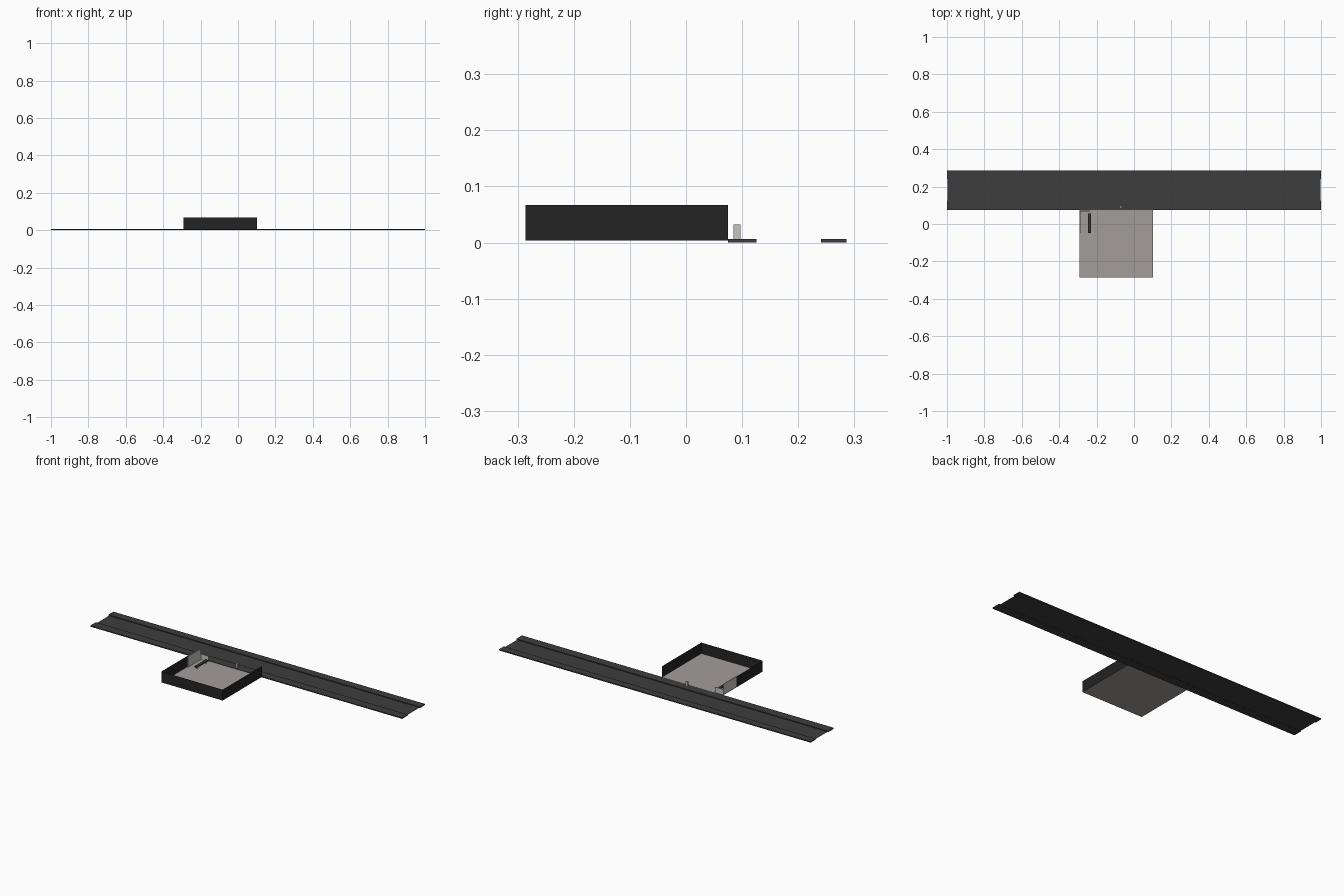
import bpy, bmesh

if "Cube" in bpy.data.objects:
    bpy.data.objects.remove(bpy.data.objects["Cube"])


def material(name, rgb):
    m = bpy.data.materials.new(name)
    m.diffuse_color = (*rgb, 1)
    m.use_nodes = True
    m.node_tree.nodes["Principled BSDF"].inputs["Base Color"].default_value = m.diffuse_color
    return m


ASPHALT = material("dark grey paving", (0.047, 0.047, 0.047))
BLACK = material("near black wall", (0.017, 0.017, 0.017))
FLOOR = material("warm grey floor", (0.37, 0.34, 0.33))
METAL = material("light grey metal", (0.56, 0.56, 0.55))
BENCH = material("bench dark grey", (0.035, 0.035, 0.035))


def finish(name, bm, mat):
    me = bpy.data.meshes.new(name)
    bm.to_mesh(me)
    bm.free()
    me.materials.append(mat)
    ob = bpy.data.objects.new(name, me)
    bpy.context.collection.objects.link(ob)
    return ob


def box(name, x, y, z, mat):
    """Box from (min, max) ranges."""
    bm = bmesh.new()
    bmesh.ops.create_cube(bm, size=1)
    for v in bm.verts:
        for i, r in enumerate((x, y, z)):
            v.co[i] = r[0] if v.co[i] < 0 else r[1]
    bmesh.ops.recalc_face_normals(bm, faces=bm.faces)
    return finish(name, bm, mat)


def quad(name, points, mat):
    bm = bmesh.new()
    bm.faces.new([bm.verts.new(p) for p in points])
    return finish(name, bm, mat)


def wall(name, a, b, mat, z0=0.004, z1=0.067):
    """Thin upright sheet between two plan points."""
    return quad(name, [(*a, z0), (*b, z0), (*b, z1), (*a, z1)], mat)


# street: thin roadway with a raised pavement on each side
quad("roadway", [(-0.996, 0.126, 0.001), (0.996, 0.126, 0.001),
                 (0.996, 0.241, 0.001), (-0.996, 0.241, 0.001)], ASPHALT)
box("near_pavement", (-1, 1), (0.075, 0.126), (0, 0.006), ASPHALT)
box("far_pavement", (-1, 1), (0.241, 0.286), (0, 0.006), ASPHALT)

# yard floor and its sheet walls, open towards the street
L, R, F, B = -0.291, 0.102, -0.286, 0.075
GAP = -0.048
quad("yard_floor", [(L, F, 0.004), (R, F, 0.004), (R, B, 0.004), (L, B, 0.004)], FLOOR)
wall("front_wall", (L, F), (R, F), BLACK)
wall("right_wall", (R, F), (R, B), BLACK)
wall("left_wall", (L, GAP), (L, F), BLACK)

# shelter in the back left corner: panels, posts and a bench
box("shelter_side_panel", (-0.289, -0.285), (GAP, 0.07), (0.004, 0.066), METAL)
box("shelter_back_panel", (-0.289, -0.235), (0.067, 0.071), (0.004, 0.036), METAL)
box("bench_seat", (-0.246, -0.23), (GAP, 0.056), (0.014, 0.019), BENCH)
for i, y in enumerate((-0.035, 0.043)):
    box(f"bench_leg_{i + 1}", (-0.242, -0.234), (y - 0.004, y + 0.004), (0.004, 0.014), METAL)

# small post on the pavement
box("pavement_post", (-0.077, -0.065), (0.085, 0.097), (0.006, 0.032), METAL)
